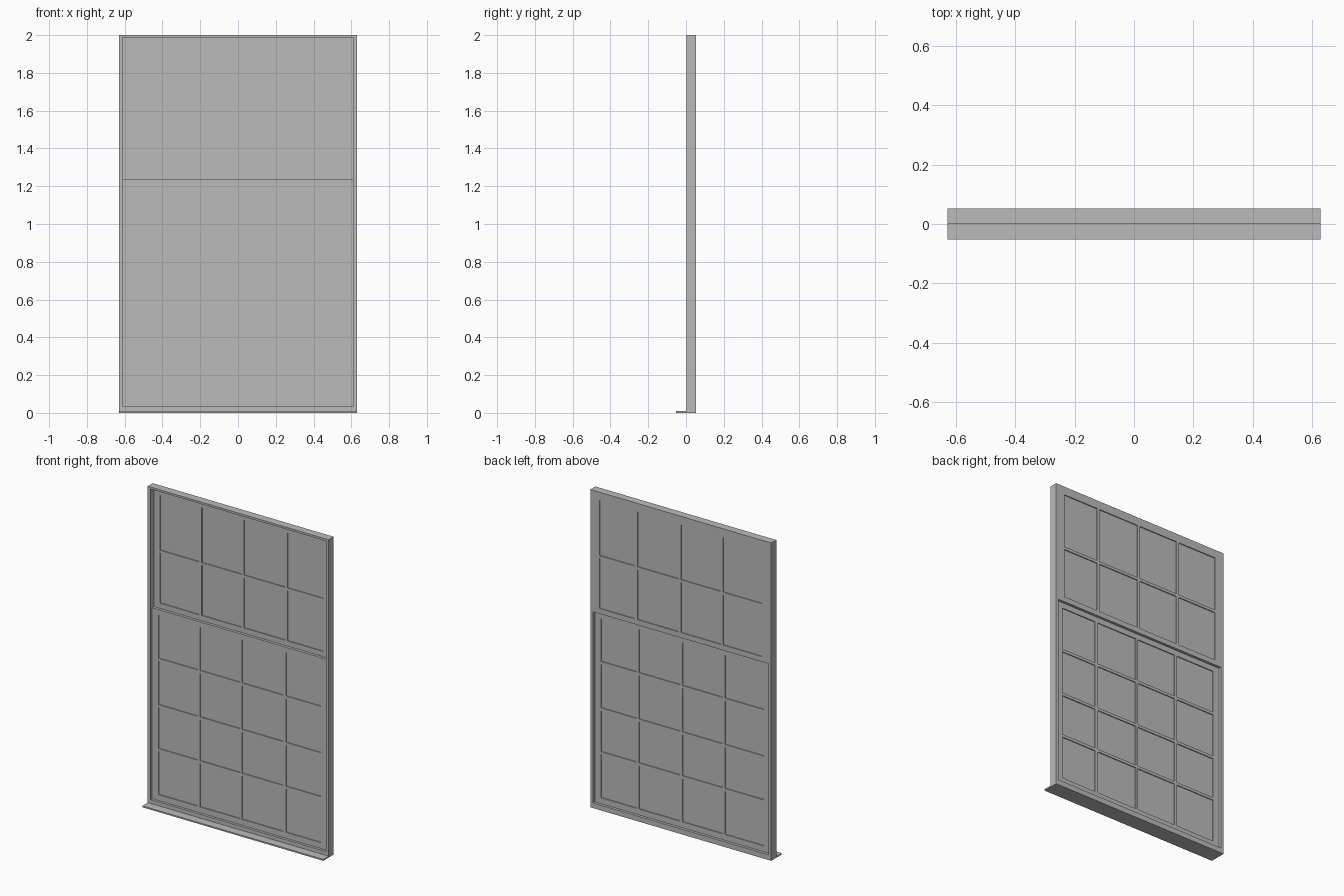
import bpy, bmesh
from mathutils import Matrix, Vector

if "Cube" in bpy.data.objects:
    bpy.data.objects.remove(bpy.data.objects["Cube"])

grey = bpy.data.materials.new("plain grey")
grey.diffuse_color = (0.5, 0.5, 0.5, 1)
grey.use_nodes = True
grey.node_tree.nodes["Principled BSDF"].inputs["Base Color"].default_value = grey.diffuse_color


def boxes(name, extents):
    """One object made of axis-aligned boxes: (x0, x1, y0, y1, z0, z1)."""
    bm = bmesh.new()
    for x0, x1, y0, y1, z0, z1 in extents:
        centre = Vector(((x0 + x1) / 2, (y0 + y1) / 2, (z0 + z1) / 2))
        size = Matrix.Diagonal((x1 - x0, y1 - y0, z1 - z0, 1))
        bmesh.ops.create_cube(bm, size=1, matrix=Matrix.Translation(centre) @ size)
    mesh = bpy.data.meshes.new(name)
    bm.to_mesh(mesh)
    bm.free()
    mesh.materials.append(grey)
    obj = bpy.data.objects.new(name, mesh)
    bpy.context.collection.objects.link(obj)
    return obj


W, IN = 0.63, 0.61          # outer and inner half widths
FRONT, BACK = 0.002, 0.052  # frame depth
HEAD, BASE = 1.987, 0.033   # inner height limits
MEET = 1.235                # where the sashes meet

# Outer frame: jambs, head and base
boxes("frame_jambs", [(-W, -IN, FRONT, BACK, 0, 2), (IN, W, FRONT, BACK, 0, 2)])
boxes("frame_head", [(-IN, IN, FRONT, BACK, HEAD, 2)])
boxes("frame_base", [(-IN, IN, FRONT, BACK, 0, BASE)])

# Projecting sill
boxes("sill", [(-W, W, -0.052, FRONT, 0, 0.009)])

# Pane openings across the width, shared by both sashes
COLUMNS = [(-0.567, -0.295), (-0.277, 0.0), (0.016, 0.302), (0.321, 0.567)]


def bars(lo, hi, openings):
    """Solid intervals left between the openings."""
    edges = [lo] + [v for o in openings for v in o] + [hi]
    return list(zip(edges[::2], edges[1::2]))


def sash(name, y0, y1, z0, z1, rows):
    # Upright stiles and glazing bars
    boxes(name + "_uprights",
          [(a, b, y0, y1, z0, z1) for a, b in bars(-IN, IN, COLUMNS)])
    # Rails and cross bars between the uprights
    boxes(name + "_rails",
          [(a, b, y0, y1, c, d) for a, b in COLUMNS for c, d in bars(z0, z1, rows)])
    # Recessed glass
    inset = 0.006
    boxes(name + "_panes",
          [(a, b, y0 + inset, y1 - inset, c, d) for a, b in COLUMNS for c, d in rows])


sash("lower_sash", 0.018, 0.035, BASE, MEET,
     [(0.07, 0.342), (0.36, 0.618), (0.636, 0.91), (0.928, 1.2)])
sash("upper_sash", 0.035, BACK, MEET, HEAD,
     [(1.268, 1.583), (1.601, 1.947)])
